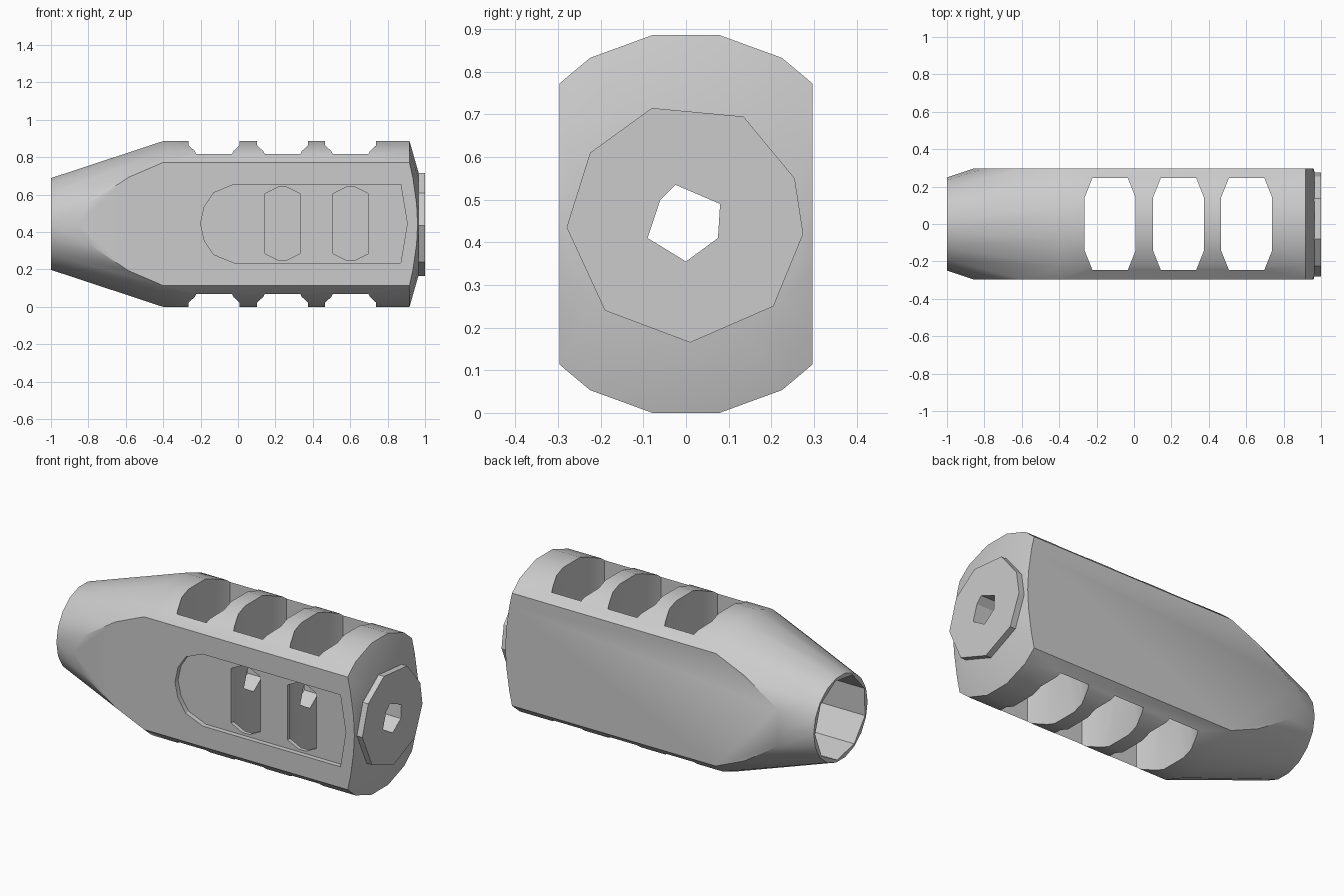
import bpy, bmesh, math
from mathutils import Vector

if "Cube" in bpy.data.objects:
    bpy.data.objects.remove(bpy.data.objects["Cube"])

ZC = 0.443  # height of the long axis


def make_object(name, bm):
    bmesh.ops.recalc_face_normals(bm, faces=bm.faces)
    me = bpy.data.meshes.new(name)
    bm.to_mesh(me)
    bm.free()
    ob = bpy.data.objects.new(name, me)
    bpy.context.collection.objects.link(ob)
    return ob


def loft(name, rings):
    """Solid skinned through matching rings of points."""
    bm = bmesh.new()
    rows = [[bm.verts.new(p) for p in ring] for ring in rings]
    n = len(rows[0])
    for a, b in zip(rows, rows[1:]):
        for i in range(n):
            j = (i + 1) % n
            bm.faces.new((a[i], a[j], b[j], b[i]))
    bm.faces.new(rows[0])
    bm.faces.new(rows[-1])
    return make_object(name, bm)


def prism(name, points, vec):
    return loft(name, [points, [Vector(p) + Vector(vec) for p in points]])


def lathe(name, profile, sides, turn=0.0):
    ang = [turn + 2 * math.pi * i / sides for i in range(sides)]
    return loft(name, [[(x, r * math.sin(a), ZC + r * math.cos(a)) for a in ang]
                       for x, r in profile])


def cut(ob, cutter, op='DIFFERENCE'):
    mod = ob.modifiers.new("cut", 'BOOLEAN')
    mod.operation = op
    mod.solver = 'EXACT'
    mod.object = cutter
    bpy.context.view_layer.objects.active = ob
    bpy.ops.object.modifier_apply(modifier=mod.name)


def discard(ob):
    bpy.data.objects.remove(ob, do_unlink=True)


def octagon(hx, hy, cx, cy):
    return [(-hx, -hy + cy), (-hx + cx, -hy), (hx - cx, -hy), (hx, -hy + cy),
            (hx, hy - cy), (hx - cx, hy), (-hx + cx, hy), (-hx, hy - cy)]


# tapered round body with two flat sides
body = lathe("body", [(-1, 0.249), (-0.4, 0.45), (0.917, 0.45), (0.965, 0.28)],
             18, math.radians(10))
slab = prism("flats_cutter", [(-1.5, -0.297, -1), (1.5, -0.297, -1),
                              (1.5, 0.297, -1), (-1.5, 0.297, -1)], (0, 0, 3))
cut(body, slab, 'INTERSECT')
discard(slab)

# round end plate
plate_yz = [(-0.08, 0.715), (0.135, 0.695), (0.255, 0.55), (0.275, 0.42), (0.205, 0.25),
            (0.01, 0.165), (-0.19, 0.24), (-0.28, 0.435), (-0.225, 0.61)]
plate = prism("end_plate", [(0.95, y, z) for y, z in plate_yz], (0.05, 0, 0))

# three slots from top to bottom
for cx in (-0.128, 0.238, 0.602):
    c = prism("slot_cutter", [(cx + x, y, -0.5) for x, y in octagon(0.137, 0.245, 0.042, 0.105)],
              (0, 0, 2))
    cut(body, c)
    discard(c)

# shallow panel in the front side
half = [(0.905, -0.053), (0.87, 0.21), (-0.02, 0.21), (-0.13, 0.165), (-0.18, 0.09)]
panel = half[1:] + [(-0.2, 0)] + [(x, -z) for x, z in reversed(half[1:])] + [(0.905, 0)]
c = prism("panel_cutter", [(x, -0.5, 0.445 + z) for x, z in panel], (0, 0.232, 0))
cut(body, c)
discard(c)

# two windows in the panel, opening into the slots
for cx in (0.238, 0.602):
    c = prism("window_cutter", [(cx + x, -0.5, 0.445 + z)
                                for x, z in octagon(0.094, 0.195, 0.07, 0.035)], (0, 0.4, 0))
    cut(body, c)
    discard(c)

# wide socket in the narrow end
socket = lathe("socket_cutter", [(-1.2, 0.236), (-0.42, 0.236)], 9, math.radians(12))
cut(body, socket)
discard(socket)

# narrow bore through the body and end plate
bore_yz = [(-0.025, 0.535), (0.08, 0.49), (0.075, 0.41), (0, 0.355), (-0.09, 0.41), (-0.06, 0.5)]
bore = prism("bore_cutter", [(-0.6, y, z) for y, z in bore_yz], (2, 0, 0))
cut(body, bore)
cut(plate, bore)
discard(bore)

# smooth the round parts, keep edges sharp
for ob in (body, plate):
    bpy.ops.object.select_all(action='DESELECT')
    ob.select_set(True)
    bpy.context.view_layer.objects.active = ob
    bpy.ops.object.shade_smooth_by_angle(angle=math.radians(25))
